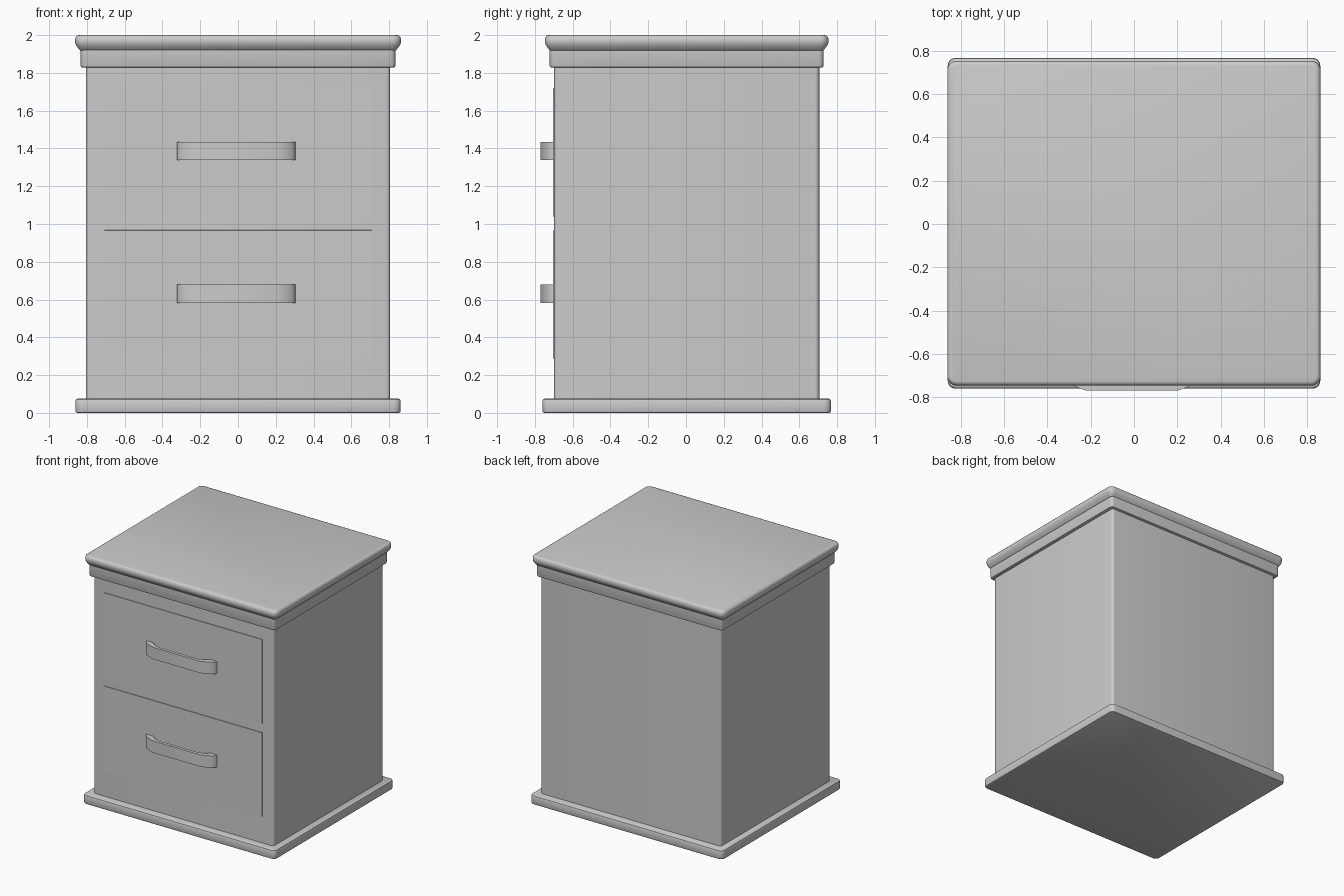
import bpy, bmesh, math

if "Cube" in bpy.data.objects:
    bpy.data.objects.remove(bpy.data.objects["Cube"])

CY = 0.0035  # case centre in y


def finish(name, bm, angle=40):
    bmesh.ops.recalc_face_normals(bm, faces=bm.faces)
    mesh = bpy.data.meshes.new(name)
    bm.to_mesh(mesh)
    bm.free()
    obj = bpy.data.objects.new(name, mesh)
    bpy.context.collection.objects.link(obj)
    bpy.ops.object.select_all(action='DESELECT')
    obj.select_set(True)
    bpy.context.view_layer.objects.active = obj
    bpy.ops.object.shade_smooth_by_angle(angle=math.radians(angle))
    return obj


def rounded_rect(hx, hy, r, steps=5):
    pts = []
    for i, (sx, sy) in enumerate([(1, 1), (-1, 1), (-1, -1), (1, -1)]):
        for k in range(steps + 1):
            a = math.pi / 2 * (i + k / steps)
            pts.append((sx * (hx - r) + r * math.cos(a), sy * (hy - r) + r * math.sin(a)))
    return pts


def moulding(name, hx, hy, r, profile):
    """Stack rounded rectangles following a profile of (inset, z)."""
    bm = bmesh.new()
    loops = []
    for inset, z in profile:
        pts = rounded_rect(hx - inset, hy - inset, max(r - inset, 0.008))
        loops.append([bm.verts.new((x, y + CY, z)) for x, y in pts])
    n = len(loops[0])
    for a, b in zip(loops, loops[1:]):
        for i in range(n):
            bm.faces.new((a[i], a[(i + 1) % n], b[(i + 1) % n], b[i]))
    bm.faces.new(loops[0])
    bm.faces.new(loops[-1])
    return finish(name, bm)


# Case, plinth and moulded top
moulding("cabinet_body", 0.806, 0.702, 0.022, [(0, 0.05), (0, 1.85)])
moulding("plinth", 0.861, 0.764, 0.035,
         [(0.01, 0), (0.003, 0.003), (0, 0.01), (0, 0.062), (0.003, 0.070), (0.012, 0.075)])
moulding("top_frieze", 0.833, 0.725, 0.025,
         [(0.01, 1.828), (0.003, 1.831), (0, 1.838), (0, 1.93)])
moulding("top_slab", 0.863, 0.751, 0.045,
         [(0.030, 1.918), (0.024, 1.923), (0.012, 1.937), (0.004, 1.950), (0, 1.963),
          (0, 1.978), (0.004, 1.990), (0.010, 1.997), (0.020, 2.0)])


def drawer_front(name, zc):
    bm = bmesh.new()
    bmesh.ops.create_cube(bm, size=1)
    for v in bm.verts:
        s = 1 if v.co.y > 0 else 0.993  # slightly chamfered front
        v.co = (v.co.x * 1.422 * s, -0.69 + v.co.y * 0.026, zc + v.co.z * 0.684 * s)
    finish(name, bm, 20)


def handle(name, zc):
    # Bowed strap: half outlines mirrored around the handle centre
    outer = [(0.315, -0.695), (0.313, -0.715), (0.295, -0.736), (0.258, -0.753), (0.212, -0.770)]
    inner = [(0.17, -0.745), (0.215, -0.733), (0.245, -0.715), (0.25, -0.695)]
    mirror = lambda pts: [(-x, y) for x, y in reversed(pts)]
    outline = outer + mirror(outer) + mirror(inner) + inner
    h = 0.048
    n, k = len(outline), len(outer) * 2
    bm = bmesh.new()
    lo, hi = [[bm.verts.new((x - 0.01, y, zc + s * h)) for x, y in outline] for s in (-1, 1)]
    for i in range(n):
        j = (i + 1) % n
        bm.faces.new((lo[i], lo[j], hi[j], hi[i]))
    caps = [bm.faces.new(lo), bm.faces.new(hi)]
    bmesh.ops.triangulate(bm, faces=caps)
    finish(name, bm, 35)


# Two drawers with their pulls
for label, front_z, pull_z in (("lower", 0.627, 0.631), ("upper", 1.38, 1.387)):
    drawer_front(label + "_drawer_front", front_z)
    handle(label + "_drawer_handle", pull_z)
